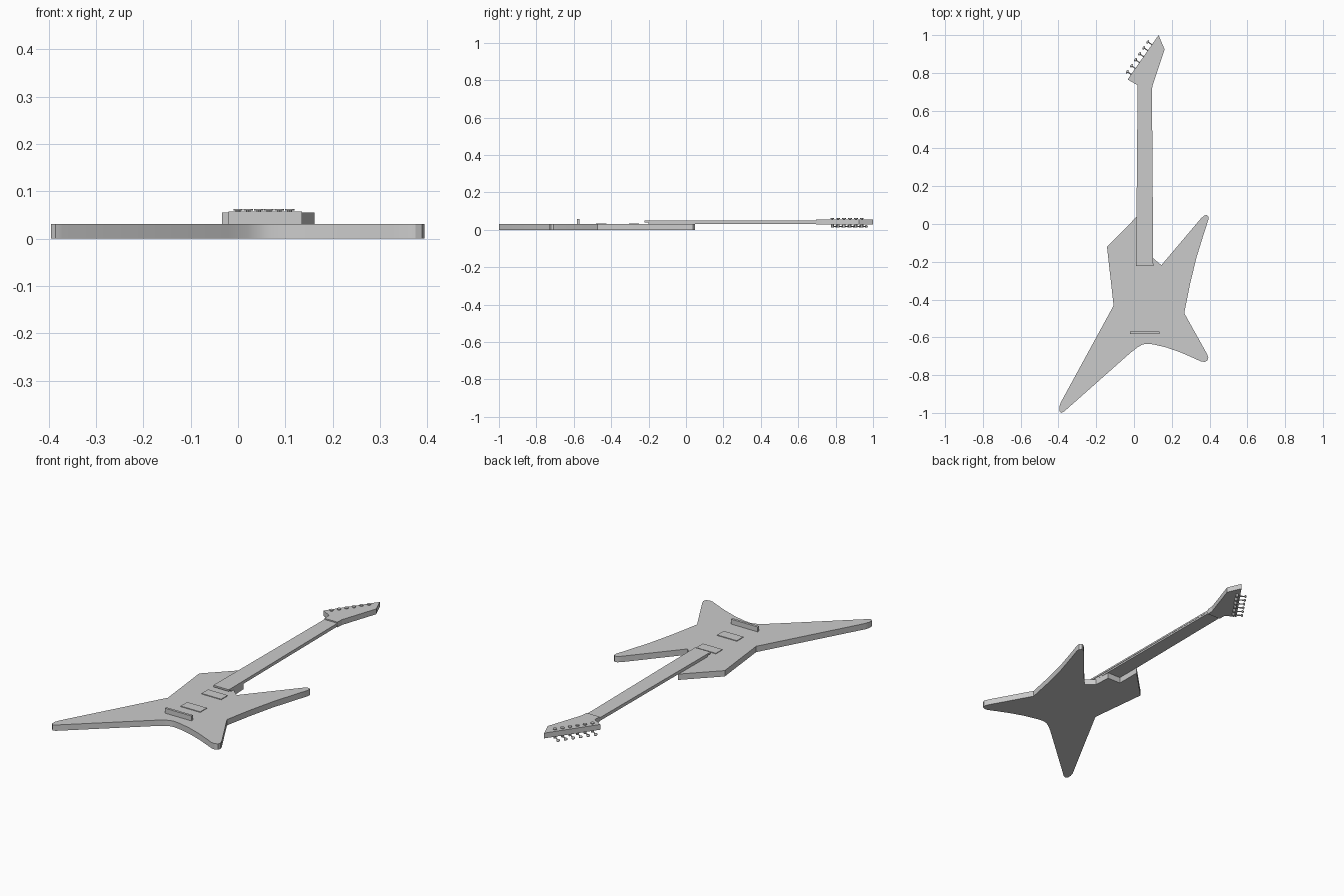
import bpy, bmesh, math
from mathutils import Vector, Matrix

if "Cube" in bpy.data.objects:
    bpy.data.objects.remove(bpy.data.objects["Cube"])


def finish(name, bm, smooth=True):
    bmesh.ops.recalc_face_normals(bm, faces=bm.faces)
    me = bpy.data.meshes.new(name)
    bm.to_mesh(me)
    bm.free()
    ob = bpy.data.objects.new(name, me)
    bpy.context.collection.objects.link(ob)
    if smooth:
        bpy.ops.object.select_all(action='DESELECT')
        ob.select_set(True)
        bpy.context.view_layer.objects.active = ob
        bpy.ops.object.shade_smooth_by_angle(angle=math.radians(30))
    return ob


def slab(name, outline, z0, z1, smooth=False):
    bm = bmesh.new()
    face = bm.faces.new([bm.verts.new((x, y, z0)) for x, y in outline])
    ext = bmesh.ops.extrude_face_region(bm, geom=[face])
    verts = [g for g in ext['geom'] if isinstance(g, bmesh.types.BMVert)]
    bmesh.ops.translate(bm, verts=verts, vec=(0, 0, z1 - z0))
    return finish(name, bm, smooth)


def box(name, x0, x1, y0, y1, z0, z1):
    return slab(name, [(x0, y0), (x1, y0), (x1, y1), (x0, y1)], z0, z1)


def rod(bm, a, b, r, seg=12):
    a, b = Vector(a), Vector(b)
    rot = (b - a).to_track_quat('Z', 'Y').to_matrix().to_4x4()
    bmesh.ops.create_cone(bm, cap_ends=True, segments=seg, radius1=r, radius2=r,
                          depth=(b - a).length, matrix=Matrix.Translation((a + b) / 2) @ rot)


# Body: four-pointed outline with rounded tips and a neck pocket
slab("body", [
    (0.018, 0.042), (-0.143, -0.12), (-0.108, -0.432),
    (-0.388, -0.945), (-0.395, -0.968), (-0.395, -0.99), (-0.385, -1.0), (-0.37, -0.993),
    (-0.02, -0.683), (0.02, -0.652), (0.045, -0.638), (0.068, -0.634), (0.10, -0.637),
    (0.17, -0.653), (0.25, -0.681), (0.32, -0.712),
    (0.355, -0.728), (0.375, -0.73), (0.389, -0.723), (0.394, -0.708), (0.385, -0.685),
    (0.266, -0.472), (0.295, -0.325), (0.33, -0.18), (0.37, -0.05),
    (0.393, 0.02), (0.394, 0.038), (0.385, 0.048), (0.372, 0.045), (0.355, 0.03),
    (0.145, -0.218), (0.10, -0.18), (0.095, -0.09), (0.018, -0.09)],
    0.0, 0.031, True)

# Neck and fretboard
slab("neck", [(0.014, -0.20), (0.099, -0.20), (0.094, 0.71), (0.02, 0.71)], 0.031, 0.04)
slab("fretboard", [(0.011, -0.222), (0.102, -0.222), (0.095, 0.71), (0.019, 0.71)], 0.04, 0.049)

# Headstock
slab("headstock", [(0.019, 0.695), (0.095, 0.695), (0.097, 0.73), (0.162, 0.925),
                   (0.13, 1.0), (-0.034, 0.765), (0.019, 0.735)], 0.027, 0.055)

# Bridge and pickups
box("bridge", -0.02, 0.135, -0.583, -0.57, 0.031, 0.057)
box("bridge_pickup", 0.0, 0.115, -0.48, -0.425, 0.03, 0.0345)
box("neck_pickup", 0.0, 0.115, -0.305, -0.25, 0.03, 0.0345)

# Tuners: string post, gear housing, shaft and button
out = Vector((-0.83, 0.56, 0))
for i in range(6):
    t = i / 5
    p = Vector((0.0 + 0.109 * t, 0.782 + 0.158 * t, 0))
    bm = bmesh.new()
    rod(bm, p + Vector((0, 0, 0.02)), p + Vector((0, 0, 0.06)), 0.005)
    rod(bm, p + Vector((0, 0, 0.059)), p + Vector((0, 0, 0.0625)), 0.010)
    rod(bm, p + Vector((0, 0, 0.012)), p + Vector((0, 0, 0.027)), 0.008)
    c = p + Vector((0, 0, 0.018))
    rod(bm, c, c + out * 0.038, 0.003)
    m = Matrix.Translation(c + out * 0.043) @ out.to_track_quat('X', 'Z').to_matrix().to_4x4()
    bmesh.ops.create_uvsphere(bm, u_segments=12, v_segments=8, radius=1,
                              matrix=m @ Matrix.Diagonal((0.006, 0.010, 0.007, 1)))
    finish(f"tuner_{i + 1}", bm)
